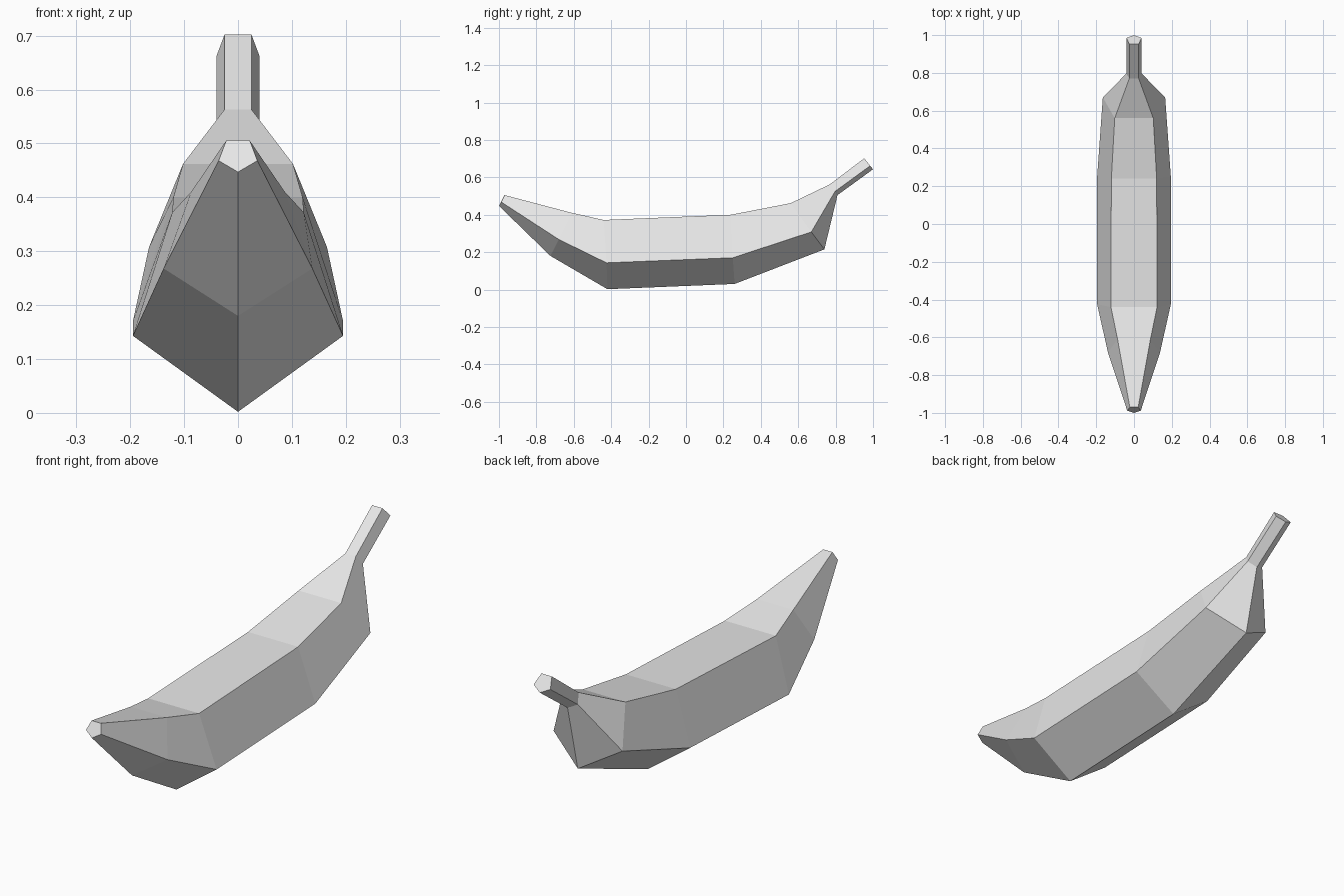
import bpy
import bmesh

# Remove the default cube only
cube = bpy.data.objects.get("Cube")
if cube:
    bpy.data.objects.remove(cube, do_unlink=True)


def make_material(name, colour):
    material = bpy.data.materials.new(name)
    material.use_nodes = True
    material.diffuse_color = colour
    material.node_tree.nodes["Principled BSDF"].inputs["Base Color"].default_value = colour
    return material


def add_ring(bm, top, side, keel):
    """Five-sided section: two top corners, two side corners, one keel corner."""
    (top_w, top_y, top_z), (side_w, side_y, side_z), (keel_y, keel_z) = top, side, keel
    corners = [
        (top_w, top_y, top_z),
        (-top_w, top_y, top_z),
        (-side_w, side_y, side_z),
        (0, keel_y, keel_z),
        (side_w, side_y, side_z),
    ]
    return [bm.verts.new(corner) for corner in corners]


# Sections from blossom tip to stem end:
# top (half width, y, z), side (half width, y, z), keel (y, z)
sections = [
    ((.022, -.97, .505), (.036, -.988, .468), (-1, .447)),
    ((.087, -.61, .41), (.138, -.68, .268), (-.725, .18)),
    ((.122, -.44, .372), (.195, -.425, .143), (-.42, .002)),
    ((.12, .24, .4), (.195, .25, .17), (.26, .03)),
    ((.102, .56, .462), (.165, .67, .308), (.74, .215)),
    ((.025, .77, .563), (.04, .797, .525), (.81, .505)),
    ((.025, .953, .702), (.04, .985, .662), (1, .643)),
]

# Fruit body and stem, skinned between the sections
bm = bmesh.new()
rings = [add_ring(bm, *section) for section in sections]
for near, far in zip(rings, rings[1:]):
    for i in range(len(near)):
        j = (i + 1) % len(near)
        bm.faces.new((near[i], near[j], far[j], far[i]))

# Flat caps on the tip and the stem end
bm.faces.new(rings[0])
bm.faces.new(rings[-1])
bmesh.ops.recalc_face_normals(bm, faces=bm.faces[:])

mesh = bpy.data.meshes.new("banana")
bm.to_mesh(mesh)
bm.free()
mesh.materials.append(make_material("light grey", (.8, .8, .8, 1)))
mesh.shade_flat()
banana = bpy.data.objects.new("banana", mesh)
bpy.context.scene.collection.objects.link(banana)
